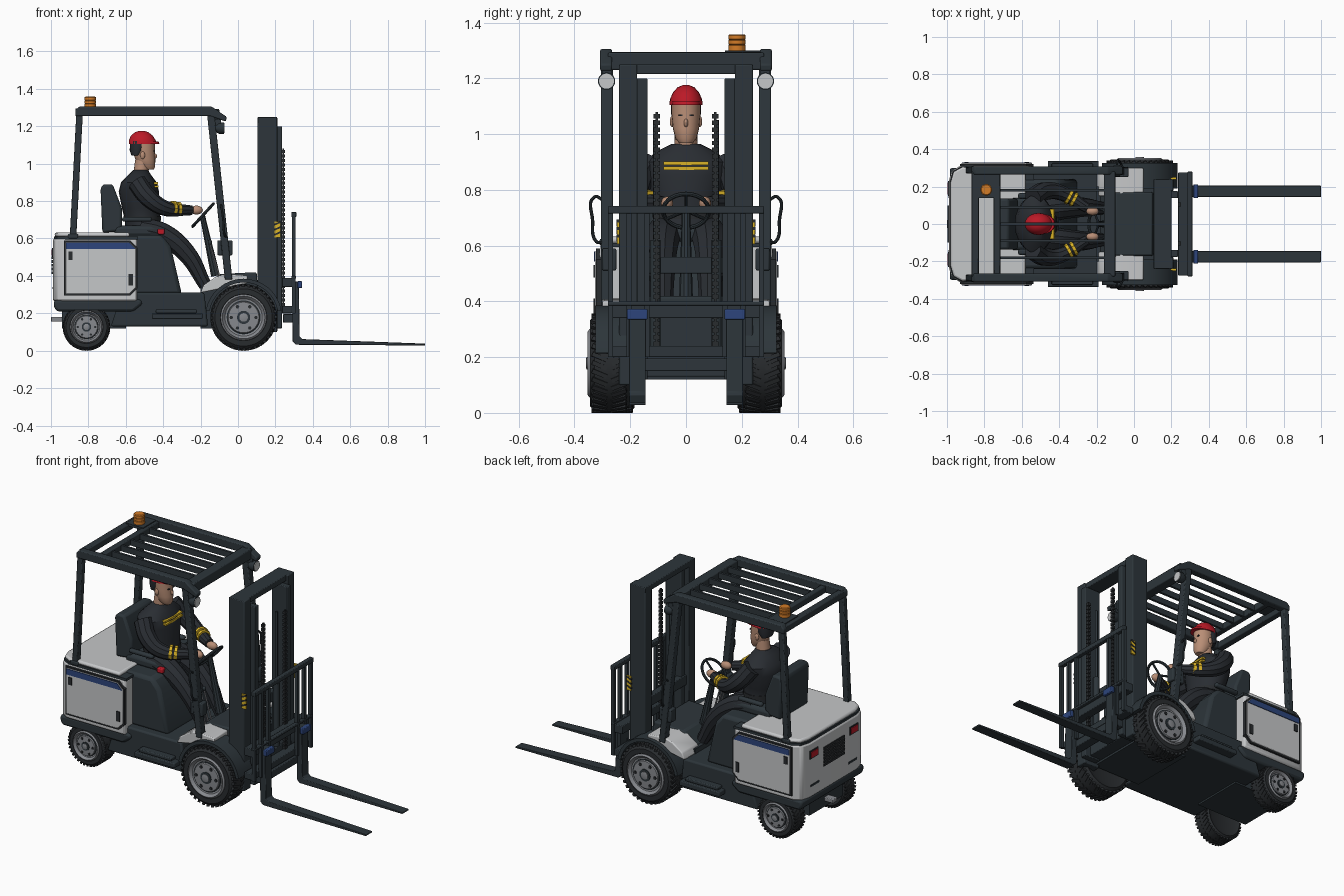
import bpy, bmesh
from math import sin, cos, pi, radians
from mathutils import Matrix, Vector

if "Cube" in bpy.data.objects:
    bpy.data.objects.remove(bpy.data.objects["Cube"])


def material(name, *rgb):
    m = bpy.data.materials.new(name)
    m.use_nodes = True
    m.diffuse_color = (*rgb, 1)
    m.node_tree.nodes["Principled BSDF"].inputs["Base Color"].default_value = (*rgb, 1)
    return m


dark = material("dark slate", .026, .036, .043)
rubber = material("tyre black", .022, .025, .028)
light = material("light grey", .56, .57, .58)
steel = material("wheel grey", .24, .25, .27)
blue = material("blue", .026, .06, .2)
red = material("red", .5, .01, .02)
orange = material("orange", .65, .2, .02)
skin = material("skin", .48, .27, .18)
yellow = material("yellow", .7, .45, .02)
cloth = material("dark overalls", .022, .026, .032)


# --- helpers -------------------------------------------------------------
def add(name, mat, bm, bevel=0, mirror=False):
    bmesh.ops.recalc_face_normals(bm, faces=bm.faces)
    me = bpy.data.meshes.new(name)
    bm.to_mesh(me)
    bm.free()
    me.materials.append(mat)
    ob = bpy.data.objects.new(name, me)
    bpy.context.collection.objects.link(ob)
    if bevel:
        b = ob.modifiers.new("bevel", "BEVEL")
        b.width, b.segments, b.limit_method = bevel, 2, "ANGLE"
    if mirror:
        ob.modifiers.new("mirror", "MIRROR").use_axis = (False, True, False)
    return ob


def cubes(name, mat, matrices, **kw):
    bm = bmesh.new()
    for m in matrices:
        bmesh.ops.create_cube(bm, size=1, matrix=m)
    return add(name, mat, bm, **kw)


def boxes(name, mat, *spans, **kw):
    """Each span is x0, x1, y0, y1, z0, z1."""
    def place(s):
        lo, hi = Vector(s[::2]), Vector(s[1::2])
        return Matrix.Translation((lo + hi) / 2) @ Matrix.Diagonal((*(hi - lo), 1))
    return cubes(name, mat, [place(s) for s in spans], **kw)


def skin_rings(name, mat, rings, **kw):
    bm = bmesh.new()
    vs = [[bm.verts.new(p) for p in r] for r in rings]
    n = len(vs[0])
    for a, b in zip(vs, vs[1:]):
        for i in range(n):
            bm.faces.new((a[i], a[(i + 1) % n], b[(i + 1) % n], b[i]))
    bm.faces.new(vs[0])
    bm.faces.new(vs[-1])
    return add(name, mat, bm, **kw)


def prism(name, mat, pts, a, b, axis="y", **kw):
    put = (lambda p, h: (p[0], h, p[1])) if axis == "y" else (lambda p, h: (p[0], p[1], h))
    return skin_rings(name, mat, [[put(p, h) for p in pts] for h in (a, b)], **kw)


def lathe(name, mat, profile, c, axis="y", n=32, **kw):
    def put(r, h, t):
        u, v = r * cos(t), r * sin(t)
        d = {"x": (h, u, v), "y": (u, h, v), "z": (u, v, h)}[axis]
        return Vector(c) + Vector(d)
    rings = [[put(r, h, 2 * pi * i / n) for i in range(n)] for r, h in profile]
    return skin_rings(name, mat, rings, **kw)


def loft(name, mat, sections, n=20, **kw):
    """Each section is centre x, height z, half depth, half width."""
    return skin_rings(name, mat, [[(x + a * cos(2 * pi * i / n), b * sin(2 * pi * i / n), z)
                                   for i in range(n)] for x, z, a, b in sections], **kw)


def ball(name, mat, c, size, **kw):
    bm = bmesh.new()
    bmesh.ops.create_uvsphere(bm, u_segments=16, v_segments=10, radius=1,
                              matrix=Matrix.Translation(c) @ Matrix.Diagonal((*size, 1)))
    return add(name, mat, bm, **kw)


def tube(name, mat, pts, radii, mirror=False):
    cu = bpy.data.curves.new(name, "CURVE")
    cu.dimensions, cu.bevel_depth, cu.bevel_resolution = "3D", 1, 3
    cu.use_fill_caps, cu.resolution_u = True, 6
    sp = cu.splines.new("BEZIER")
    sp.bezier_points.add(len(pts) - 1)
    for i, (p, q) in enumerate(zip(sp.bezier_points, pts)):
        p.co, p.radius = q, radii[i] if isinstance(radii, tuple) else radii
        p.handle_left_type = p.handle_right_type = "AUTO"
    ob = bpy.data.objects.new(name + "_path", cu)
    bpy.context.collection.objects.link(ob)
    bpy.context.view_layer.update()
    me = bpy.data.meshes.new_from_object(ob.evaluated_get(bpy.context.evaluated_depsgraph_get()))
    bpy.data.objects.remove(ob)
    bm = bmesh.new()
    bm.from_mesh(me)
    return add(name, mat, bm, mirror=mirror)


# --- wheels --------------------------------------------------------------
def wheel(name, x, R, y0, y1):
    w, c = y1 - y0, (x, 0, R)
    lathe(name + "_tyre", rubber, [(.64 * R, y0 + .1 * w), (.85 * R, y0), (.96 * R, y0 + .12 * w),
          (.985 * R, y0 + .5 * w), (.96 * R, y1 - .12 * w), (.86 * R, y1), (.7 * R, y1),
          (.64 * R, y1 - .15 * w)], c, n=48, mirror=True)
    lathe(name + "_rim", steel, [(.66 * R, y0 + .2 * w), (.69 * R, y1), (.64 * R, y1 + .008),
          (.56 * R, y1 - .008), (.5 * R, y1 - .01), (.46 * R, y1 + .002), (.24 * R, y1 + .004)],
          c, mirror=True)
    lathe(name + "_groove", dark, [(.51 * R, y1 - .02), (.51 * R, y1 - .006), (.47 * R, y1 - .004)],
          c, mirror=True)
    lathe(name + "_hub", dark, [(.2 * R, y1 - .02), (.2 * R, y1 + .008)], c, n=16, mirror=True)
    lathe(name + "_cap", steel, [(.13 * R, y1), (.13 * R, y1 + .012), (.08 * R, y1 + .014)], c, n=16, mirror=True)
    for k in range(6):
        t = k * pi / 3
        p = (x + .37 * R * cos(t), 0, R + .37 * R * sin(t))
        lathe(name + "_bolt", rubber, [(.055 * R, y1 - .02), (.055 * R, y1 + .008)], p, n=6, mirror=True)
    lugs = []
    for k in range(36):
        for side in (-1, 1):
            turn = Matrix.Rotation(2 * pi * (k + .25 * side) / 36, 4, "Y")
            lugs.append(Matrix.Translation((x, (y0 + y1) / 2 + side * w * .25, R)) @ turn
                        @ Matrix.Translation((0, 0, .96 * R)) @ Matrix.Rotation(side * .4, 4, "Z")
                        @ Matrix.Diagonal((.09 * R, .4 * w, .076 * R, 1)))
    cubes(name + "_tread", rubber, lugs, mirror=True)


wheel("front_wheel", .03, .178, .205, .345)
wheel("rear_wheel", -.81, .127, .185, .298)

# --- chassis and cowl ----------------------------------------------------
prism("chassis", dark, [(-.68, .13), (-.16, .13), (-.18, .31), (-.62, .31)], -.285, .285, bevel=.01)
boxes("axle_beams", dark, (-.94, -.6, -.16, .16, .12, .24), (-.2, .12, -.2, .2, .12, .34))
prism("rear_bumper", dark, [(-.97, .21), (-.985, .235), (-.985, .27), (-.52, .275), (-.51, .25), (-.56, .21)],
      -.3, .3, bevel=.015)
boxes("tow_pin", steel, (-1, -.94, -.022, .022, .155, .18), bevel=.004)
boxes("side_step", dark, (-.46, -.19, .28, .338, .17, .2), (-.44, -.22, .28, .325, .2, .22), bevel=.005, mirror=True)
prism("front_cowl", dark, [(-.2, .2), (-.2, .32), (-.1, .41), (.1, .42), (.12, .14)], -.17, .17, bevel=.01)
prism("front_fender", light, [(-.2, .31), (-.185, .35), (-.12, .395), (-.07, .41), (.05, .402),
      (.05, .36), (-.1, .33)], .15, .3, bevel=.006, mirror=True)
arc = [radians(10 + 10 * i) for i in range(17)]
prism("wheel_arch", dark, [(.03 + .205 * cos(t), .18 + .205 * sin(t)) for t in arc]
      + [(.03 + .185 * cos(t), .18 + .185 * sin(t)) for t in reversed(arc)], .19, .325, mirror=True)
prism("seat_base", dark, [(-.6, .3), (-.6, .62), (-.41, .62), (-.36, .56), (-.3, .3)], -.24, .24, bevel=.02)

# --- rear body -----------------------------------------------------------
plan = [(-.54, -.31), (-.93, -.31), (-.975, -.285), (-.99, -.23), (-.99, .23), (-.975, .285), (-.93, .31), (-.54, .31)]
prism("rear_body", light, plan, .265, .6, "z", bevel=.012)
prism("hood_seam", dark, [(x + .006, y * .99) for x, y in plan], .595, .61, "z")
prism("hood", light, [(min(x + .01, -.58), y * .98) for x, y in plan], .608, .632, "z", bevel=.01)


def door(g):
    """Door outline, grown outward by g."""
    return [(-.922 - g, .305 - g), (-.58 + g / 2, .305 - g), (-.545 + g, .34 - g / 2),
            (-.545 + g, .545 + g / 2), (-.58 + g / 2, .58 + g), (-.922 - g, .58 + g)]


prism("door_frame", rubber, door(.009), .3, .322, mirror=True)
prism("side_door", light, door(0), .3, .326, bevel=.003, mirror=True)
prism("door_stripe", blue, [(-.92, .543), (-.547, .543), (-.581, .578), (-.92, .578)], .32, .33, mirror=True)
boxes("door_latches", rubber, (-.907, -.885, .32, .331, .485, .53), (-.585, -.562, .32, .331, .35, .41), mirror=True)
boxes("rear_grille", rubber, *[(-.996, -.98, -.1, .1, .41 + .02 * i, .424 + .02 * i) for i in range(6)])
boxes("tail_light_frame", rubber, (-.994, -.975, .15, .23, .5, .55), mirror=True)
boxes("tail_light", red, (-.998, -.975, .158, .222, .508, .542), mirror=True)
boxes("rear_slot", dark, (-.993, -.98, .14, .22, .33, .342), mirror=True)

# --- overhead guard ------------------------------------------------------
prism("roof_rail", dark, [(-.87, 1.255), (-.87, 1.285), (-.85, 1.305), (-.14, 1.305), (-.06, 1.25),
      (-.065, 1.225), (-.15, 1.255)], .265, .308, bevel=.006, mirror=True)
boxes("roof_cross_bars", dark, (-.87, -.83, -.28, .28, 1.255, 1.295), (-.75, -.715, -.28, .28, 1.255, 1.295),
      (-.16, -.1, -.28, .28, 1.23, 1.292), bevel=.005)
boxes("roof_slats", dark, *[(-.73, -.12, y - .007, y + .007, 1.255, 1.29) for y in (-.18, -.09, 0, .09, .18)])
prism("rear_post", dark, [(-.9, .6), (-.865, .6), (-.83, 1.26), (-.865, 1.26)], .27, .305, bevel=.005, mirror=True)
prism("front_post", dark, [(-.07, .38), (-.03, .38), (-.125, 1.26), (-.165, 1.26)], .262, .305, bevel=.005, mirror=True)
boxes("post_foot", dark, (-.91, -.855, .26, .31, .6, .625), (-.11, -.03, .25, .3, .51, .59), bevel=.006, mirror=True)
tube("grab_handle", dark, [(-.09, .3, .765), (-.09, .328, .775), (-.078, .335, .69), (-.07, .322, .615),
     (-.06, .3, .61)], .006, mirror=True)
boxes("headlight_bracket", dark, (-.13, -.09, .268, .302, 1.19, 1.24), mirror=True)
lathe("headlight", dark, [(.02, -.12), (.031, -.1), (.031, -.075)], (0, .285, 1.19), "x", 20, mirror=True)
lathe("headlight_lens", light, [(.027, -.08), (.027, -.071)], (0, .285, 1.19), "x", 20, mirror=True)
boxes("beacon_plate", dark, (-.85, -.735, .14, .28, 1.285, 1.3))
lathe("beacon", orange, [(.031, 1.3), (.031, 1.318), (.028, 1.32), (.031, 1.323), (.031, 1.336), (.028, 1.338),
      (.031, 1.341), (.031, 1.354), (.026, 1.358)], (-.79, .183, 0), "z", 20)

# --- mast, carriage and forks --------------------------------------------
boxes("outer_mast", dark, (.105, .21, .175, .24, .1, 1.25), bevel=.005, mirror=True)
boxes("inner_mast", dark, (.13, .235, .138, .176, .12, 1.2), bevel=.004, mirror=True)
boxes("mast_cross_bars", dark, (.105, .2, -.24, .24, 1.215, 1.25), (.12, .2, -.2, .2, .13, .24),
      (.12, .16, -.2, .2, .5, .56), bevel=.004)
lathe("lift_cylinder", dark, [(.018, .2), (.018, .62), (.008, .62), (.008, 1.05)], (.18, .11, 0), "z", 12, mirror=True)
boxes("lift_chain", rubber, *[(.234, .25, .094, .116, .24 + .024 * i, .256 + .024 * i)
      for i in range(35)], (.238, .246, .1, .11, .24, 1.08), mirror=True)
boxes("warning_plate", yellow, (.196, .226, .238, .248, .605, .692), mirror=True)
for k in range(3):
    z = .615 + .027 * k
    prism("warning_stripe", rubber, [(.195, z), (.227, z + .014), (.227, z + .024), (.195, z + .01)], .24, .25, mirror=True)
boxes("carriage", dark, (.235, .29, -.275, .275, .34, .39), (.235, .29, -.275, .275, .2, .24),
      (.24, .298, -.19, .19, .15, .195), bevel=.004)
boxes("backrest_rails", dark, (.285, .312, -.28, .28, .715, .742), (.285, .31, -.28, .28, .385, .4), bevel=.004)
boxes("backrest_bars", dark, *[(.288, .308, y - .009, y + .009, .2, .73) for y in (.14, .205, .27)], mirror=True)
prism("fork", dark, [(.288, .37), (.325, .37), (.33, .075), (.345, .062), (1, .038), (1, .028), (.31, .032),
      (.292, .05)], .145, .205, bevel=.003, mirror=True)
boxes("fork_clamp", blue, (.318, .342, .138, .212, .335, .372), bevel=.004, mirror=True)

# --- seat and controls ---------------------------------------------------
boxes("seat", dark, (-.66, -.4, -.14, .14, .61, .67), bevel=.02)
prism("seat_back", dark, [(-.725, .63), (-.735, .87), (-.72, .89), (-.67, .89), (-.62, .76), (-.62, .64)],
      -.135, .135, bevel=.015)
boxes("armrest", dark, (-.62, -.46, .135, .165, .69, .715), bevel=.01, mirror=True)
boxes("belt_buckle", red, (-.43, -.392, -.165, -.13, .622, .652), bevel=.006)
tube("steering_column", dark, [(-.19, 0, .72), (-.12, 0, .4)], (.015, .025))
bpy.ops.mesh.primitive_torus_add(location=(-.187, 0, .725), rotation=(0, -.83, 0), major_radius=.082,
                                 minor_radius=.008, major_segments=28, minor_segments=8)
ring = bpy.context.object
ring.name = "steering_wheel"
ring.data.materials.append(dark)
for t in (0, 2.1, 4.2):
    tube("wheel_spoke", dark, [(-.187, 0, .725), (-.187 + .054 * cos(t), .08 * sin(t), .725 + .06 * cos(t))], .006)
for y in (-.11, -.14, -.17):
    tube("control_lever", steel, [(-.1, y, .4), (-.15, y, .57)], .005)
    ball("lever_knob", dark, (-.15, y, .58), (.011, .011, .014))

# --- driver --------------------------------------------------------------
loft("torso", cloth, [(-.5, .62, .1, .13), (-.51, .7, .095, .115), (-.52, .76, .1, .12), (-.53, .85, .108, .15),
     (-.53, .9, .095, .155), (-.525, .94, .06, .1), (-.52, .965, .04, .05)])
loft("belt", rubber, [(-.51, .695, .099, .119), (-.512, .72, .1, .12)])
for z in (.872, .89):
    boxes("chest_stripe", yellow, (-.46, -.424 - .2 * (z - .868), -.08, .08, z, z + .011))
tube("arm", cloth, [(-.54, .14, .9), (-.48, .175, .82), (-.4, .17, .765), (-.25, .085, .75)], (.052, .05, .042, .027), mirror=True)
for a in (0, .025):
    tube("cuff_stripe", yellow, [(-.355 + a, .149 - a * .55, .761 - a * .1),
         (-.34 + a, .141 - a * .55, .76 - a * .1)], (.042 - a * .1), mirror=True)
ball("hand", skin, (-.222, .068, .752), (.034, .022, .024), mirror=True)
tube("leg", cloth, [(-.52, .07, .65), (-.4, .085, .62), (-.275, .09, .52), (-.175, .085, .35)], (.066, .063, .052, .036), mirror=True)
boxes("boot", rubber, (-.2, -.08, .055, .115, .31, .36), bevel=.018, mirror=True)
loft("neck", skin, [(-.52, .94, .04, .042), (-.51, 1.02, .04, .04)])
loft("head", skin, [(-.475, .968, .024, .024), (-.485, .985, .042, .038), (-.495, 1.02, .053, .047),
     (-.503, 1.06, .058, .051), (-.505, 1.12, .06, .052)])
loft("hair", cloth, [(-.545, 1.045, .025, .045), (-.535, 1.07, .044, .053), (-.53, 1.12, .048, .055)])
ball("nose", skin, (-.446, 0, 1.04), (.013, .008, .015))
ball("ear", skin, (-.51, .05, 1.045), (.013, .008, .02), mirror=True)
boxes("eye", cloth, (-.452, -.444, .013, .027, 1.064, 1.07), mirror=True)
loft("helmet", red, [(-.51, 1.105, .074, .059), (-.512, 1.125, .072, .058), (-.514, 1.15, .058, .046),
     (-.515, 1.168, .036, .03), (-.515, 1.176, .012, .01)])
loft("helmet_brim", red, [(-.475, 1.105, .055, .05), (-.485, 1.118, .06, .052)])

# --- shading -------------------------------------------------------------
bpy.ops.object.select_all(action="DESELECT")
for ob in bpy.context.scene.objects:
    if ob.type == "MESH":
        ob.select_set(True)
        bpy.context.view_layer.objects.active = ob
bpy.ops.object.shade_smooth_by_angle(angle=radians(35))
